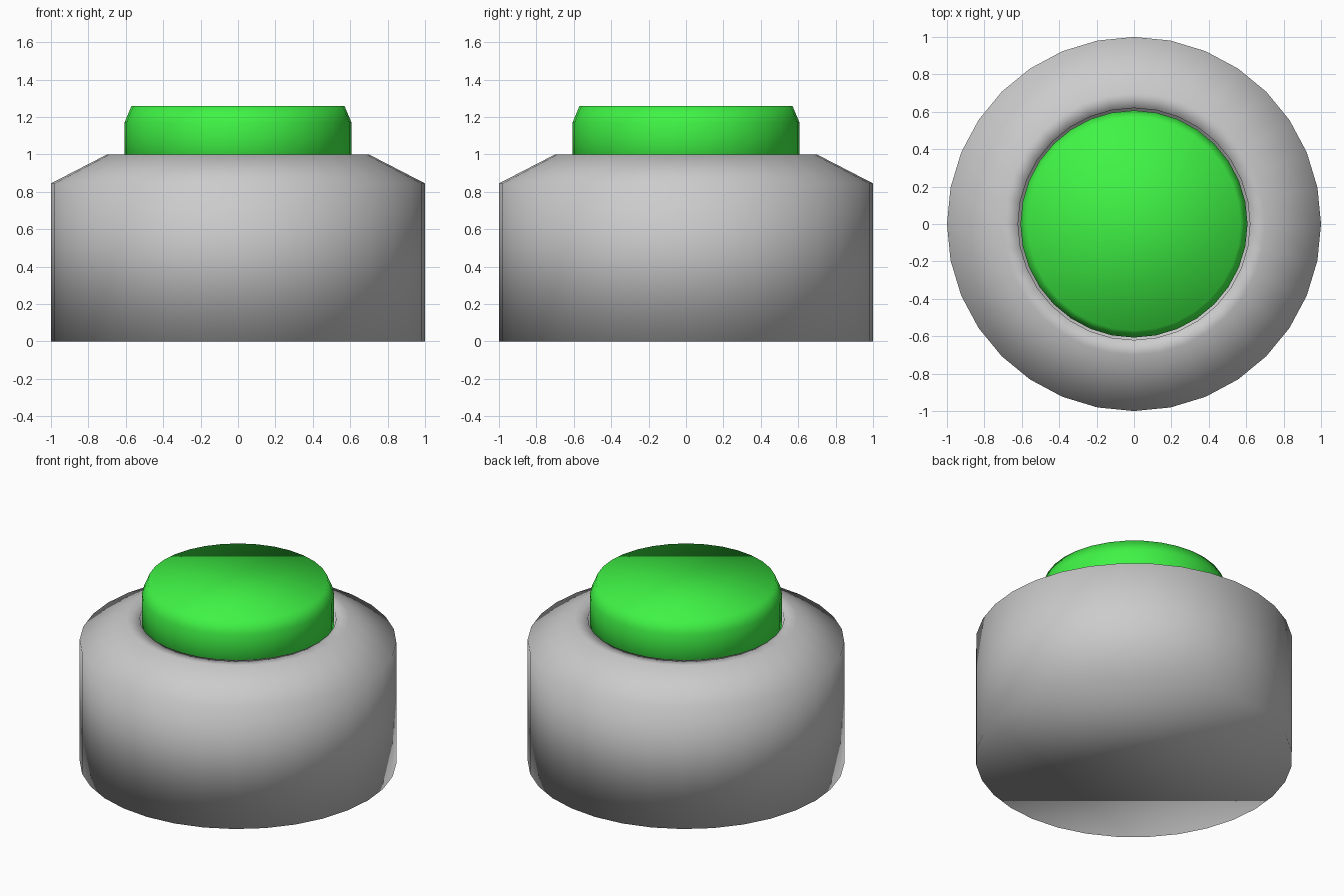
import bpy, bmesh
from math import cos, sin, tau

if "Cube" in bpy.data.objects:
    bpy.data.objects.remove(bpy.data.objects["Cube"])

SIDES = 32


def lathe(name, profile, color=None):
    """Revolve (radius, z) rings, bottom centre to top centre, and cap both ends."""
    bm = bmesh.new()
    rings = [[bm.verts.new((r * cos(tau * i / SIDES), r * sin(tau * i / SIDES), z))
              for i in range(SIDES)] for r, z in profile]
    for low, high in zip(rings, rings[1:]):
        for i in range(SIDES):
            j = (i + 1) % SIDES
            bm.faces.new((low[i], low[j], high[j], high[i]))
    bm.faces.new(rings[0][::-1])
    bm.faces.new(rings[-1])
    for face in bm.faces:
        face.smooth = True
    mesh = bpy.data.meshes.new(name)
    bm.to_mesh(mesh)
    bm.free()
    obj = bpy.data.objects.new(name, mesh)
    bpy.context.collection.objects.link(obj)
    if color:
        mat = bpy.data.materials.new(name + "_green")
        mat.diffuse_color = color
        mat.use_nodes = True
        mat.node_tree.nodes["Principled BSDF"].inputs["Base Color"].default_value = mat.diffuse_color
        mesh.materials.append(mat)
    return obj


# Housing: drum with a chamfered shoulder and a recess for the button
lathe("housing", [(1, 0), (1, 0.845), (0.70, 1), (0.62, 1), (0.62, 0.85)])

# Push button: bevelled disc sitting in the recess
lathe("push_button", [(0.607, 0.85), (0.607, 1.17), (0.57, 1.258)],
      (0.05, 0.9, 0.06, 1))
